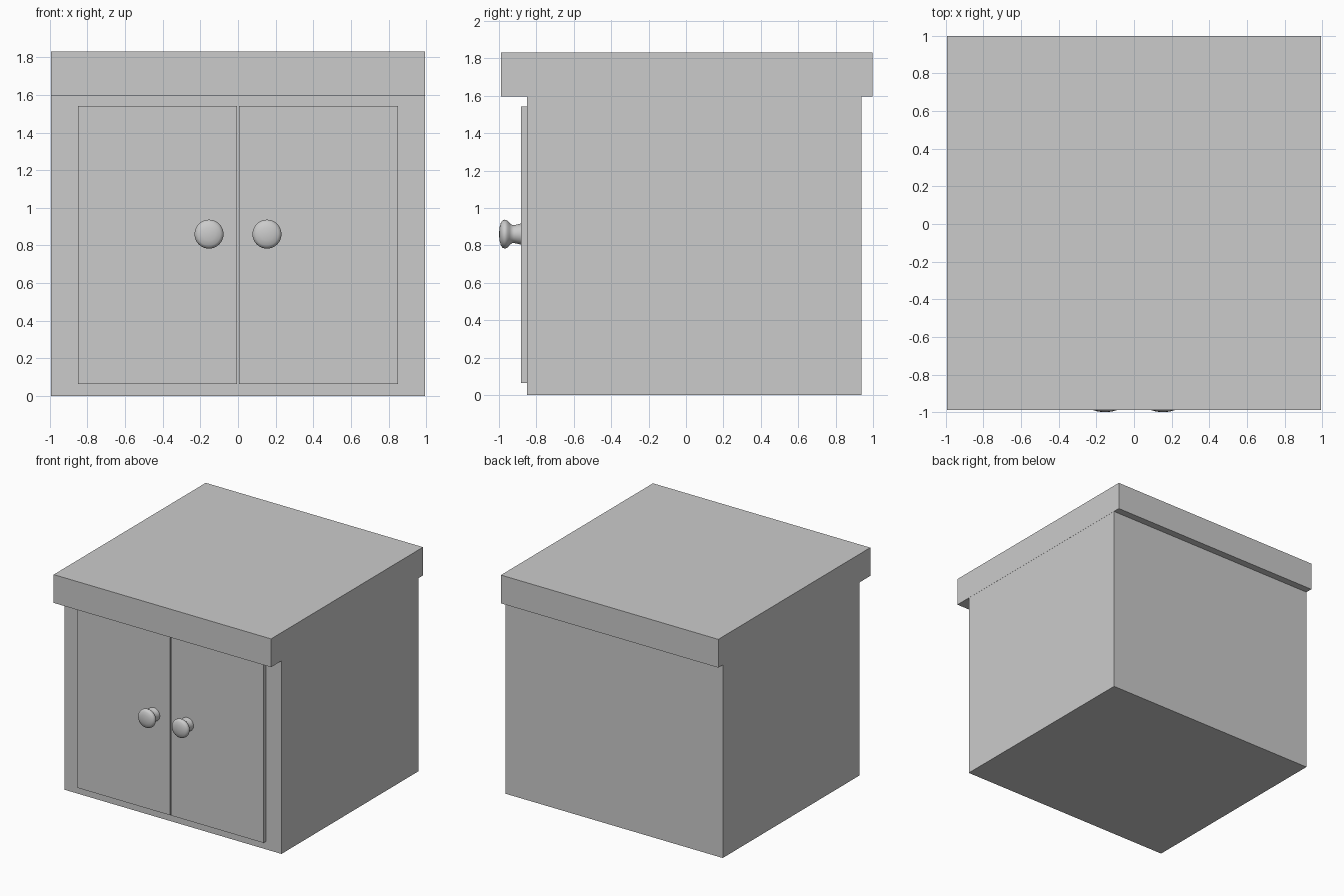
import bpy, bmesh, math

if "Cube" in bpy.data.objects:
    bpy.data.objects.remove(bpy.data.objects["Cube"])


def box(name, x0, x1, y0, y1, z0, z1):
    bm = bmesh.new()
    bmesh.ops.create_cube(bm, size=1)
    for v in bm.verts:
        v.co.x = x0 if v.co.x < 0 else x1
        v.co.y = y0 if v.co.y < 0 else y1
        v.co.z = z0 if v.co.z < 0 else z1
    return finish(name, bm)


def finish(name, bm):
    bmesh.ops.recalc_face_normals(bm, faces=bm.faces)
    mesh = bpy.data.meshes.new(name)
    bm.to_mesh(mesh)
    bm.free()
    obj = bpy.data.objects.new(name, mesh)
    bpy.context.collection.objects.link(obj)
    return obj


def knob(name, cx, cz):
    # lathe profile: (radius, y) from the door face to the domed tip
    profile = [(0, -0.875), (0.056, -0.875), (0.056, -0.885), (0.052, -0.9),
               (0.048, -0.918), (0.049, -0.93), (0.058, -0.942),
               (0.070, -0.952), (0.076, -0.962), (0.077, -0.969),
               (0.073, -0.981), (0.060, -0.990), (0.035, -0.997), (0, -1.0)]
    bm = bmesh.new()
    verts = [bm.verts.new((cx + r, y, cz)) for r, y in profile]
    edges = [bm.edges.new(p) for p in zip(verts, verts[1:])]
    bmesh.ops.spin(bm, geom=verts + edges, cent=(cx, 0, cz), axis=(0, 1, 0),
                   angle=math.tau, steps=32)
    bmesh.ops.remove_doubles(bm, verts=bm.verts, dist=0.0003)
    obj = finish(name, bm)
    bpy.ops.object.select_all(action='DESELECT')
    obj.select_set(True)
    bpy.context.view_layer.objects.active = obj
    bpy.ops.object.shade_smooth_by_angle(angle=math.radians(40))


# Cabinet carcass and thick overhanging top
box("cabinet_body", -0.993, 0.993, -0.85, 0.938, 0, 1.597)
box("cabinet_top", -0.994, 0.994, -0.988, 0.998, 1.597, 1.831)

# Pair of doors with a narrow gap, each with a round knob
for side, s in (("left", -1), ("right", 1)):
    x0, x1 = sorted((s * 0.005, s * 0.851))
    box(side + "_door", x0, x1, -0.881, -0.849, 0.065, 1.542)
    knob(side + "_knob", s * 0.154, 0.86)
